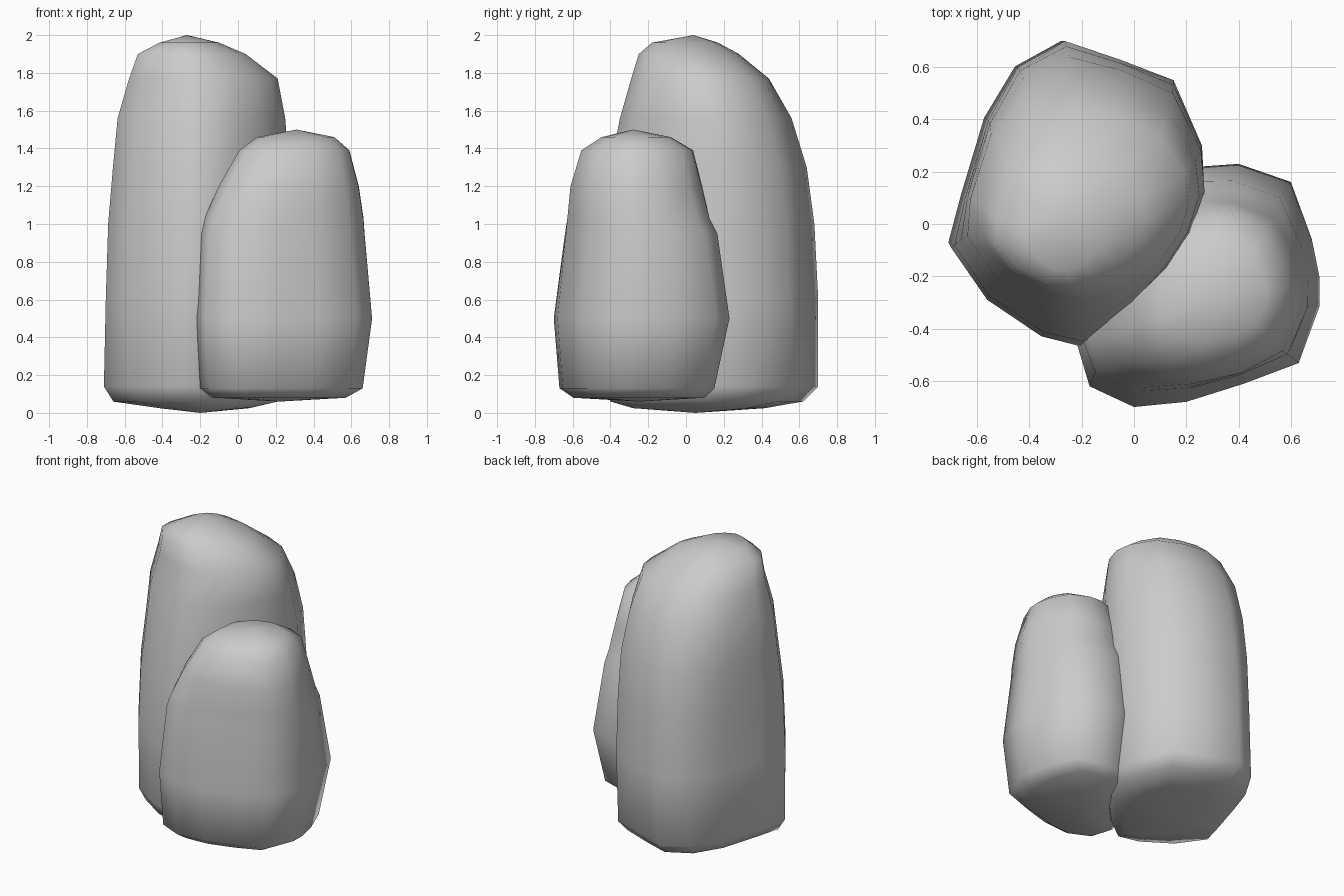
import bpy, bmesh, math
from mathutils import Vector

if "Cube" in bpy.data.objects:
    bpy.data.objects.remove(bpy.data.objects["Cube"])


def make_rock(name, outline, rings, bottom, top):
    """Loft a plan outline through rings of (z, xmin, xmax, ymin, ymax, roundness)."""
    xs, ys = [p[0] for p in outline], [p[1] for p in outline]
    cx, cy = (min(xs) + max(xs)) / 2, (min(ys) + max(ys)) / 2
    hx, hy = (max(xs) - min(xs)) / 2, (max(ys) - min(ys)) / 2
    unit = [Vector(((x - cx) / hx, (y - cy) / hy)) for x, y in outline]
    bm = bmesh.new()
    loops = []
    for z, x0, x1, y0, y1, k in rings:
        loop = []
        for u in unit:
            p = u.lerp(u.normalized(), k)
            loop.append(bm.verts.new(((x0 + x1) / 2 + p.x * (x1 - x0) / 2,
                                      (y0 + y1) / 2 + p.y * (y1 - y0) / 2, z)))
        loops.append(loop)
    n = len(unit)
    for a, b in zip(loops, loops[1:]):
        for i in range(n):
            j = (i + 1) % n
            bm.faces.new((a[i], a[j], b[j], b[i]))
    low, high = bm.verts.new(bottom), bm.verts.new(top)
    for i in range(n):
        j = (i + 1) % n
        bm.faces.new((loops[0][j], loops[0][i], low))
        bm.faces.new((loops[-1][i], loops[-1][j], high))
    bmesh.ops.recalc_face_normals(bm, faces=bm.faces)
    mesh = bpy.data.meshes.new(name)
    bm.to_mesh(mesh)
    bm.free()
    obj = bpy.data.objects.new(name, mesh)
    bpy.context.collection.objects.link(obj)
    bpy.ops.object.select_all(action='DESELECT')
    obj.select_set(True)
    bpy.context.view_layer.objects.active = obj
    bpy.ops.object.shade_smooth_by_angle(angle=math.radians(60))
    return obj


# Tall rock pillar at the back left
make_rock("tall_rock",
          [(-.71, -.09), (-.57, -.29), (-.36, -.43), (-.2, -.47), (-.03, -.34),
           (.1, -.2), (.2, -.05), (.27, .12), (.26, .3), (.15, .55),
           (-.06, .63), (-.27, .70), (-.45, .6), (-.57, .4), (-.66, .1)],
          [(.025, -.42, .06, -.28, .42, .2),
           (.06, -.66, .21, -.40, .62, 0),
           (.14, -.71, .25, -.44, .70, 0),
           (.6, -.70, .27, -.47, .70, 0),
           (1.0, -.69, .27, -.45, .68, .1),
           (1.3, -.67, .27, -.40, .64, .3),
           (1.56, -.65, .25, -.35, .56, .5),
           (1.77, -.59, .21, -.29, .44, .6),
           (1.90, -.54, .04, -.25, .28, .6),
           (1.96, -.42, -.1, -.18, .17, .6)],
          (-.2, .05, 0), (-.27, .04, 2.0))

# Shorter rock pillar at the front right
make_rock("short_rock",
          [(-.22, -.45), (-.17, -.62), (0, -.70), (.2, -.68), (.42, -.61),
           (.63, -.53), (.71, -.31), (.71, -.2), (.68, -.05), (.6, .17),
           (.4, .24), (.26, .23), (.06, .12), (-.1, -.12)],
          [(.08, -.14, .57, -.6, .10, .1),
           (.13, -.20, .66, -.67, .15, 0),
           (.5, -.22, .71, -.70, .23, 0),
           (.95, -.21, .67, -.65, .17, .2),
           (1.03, -.19, .665, -.64, .13, .3),
           (1.2, -.12, .64, -.62, .09, .5),
           (1.39, -.01, .59, -.56, .04, .6),
           (1.46, .09, .51, -.45, -.08, .6)],
          (.22, -.25, .06), (.31, -.28, 1.5))
